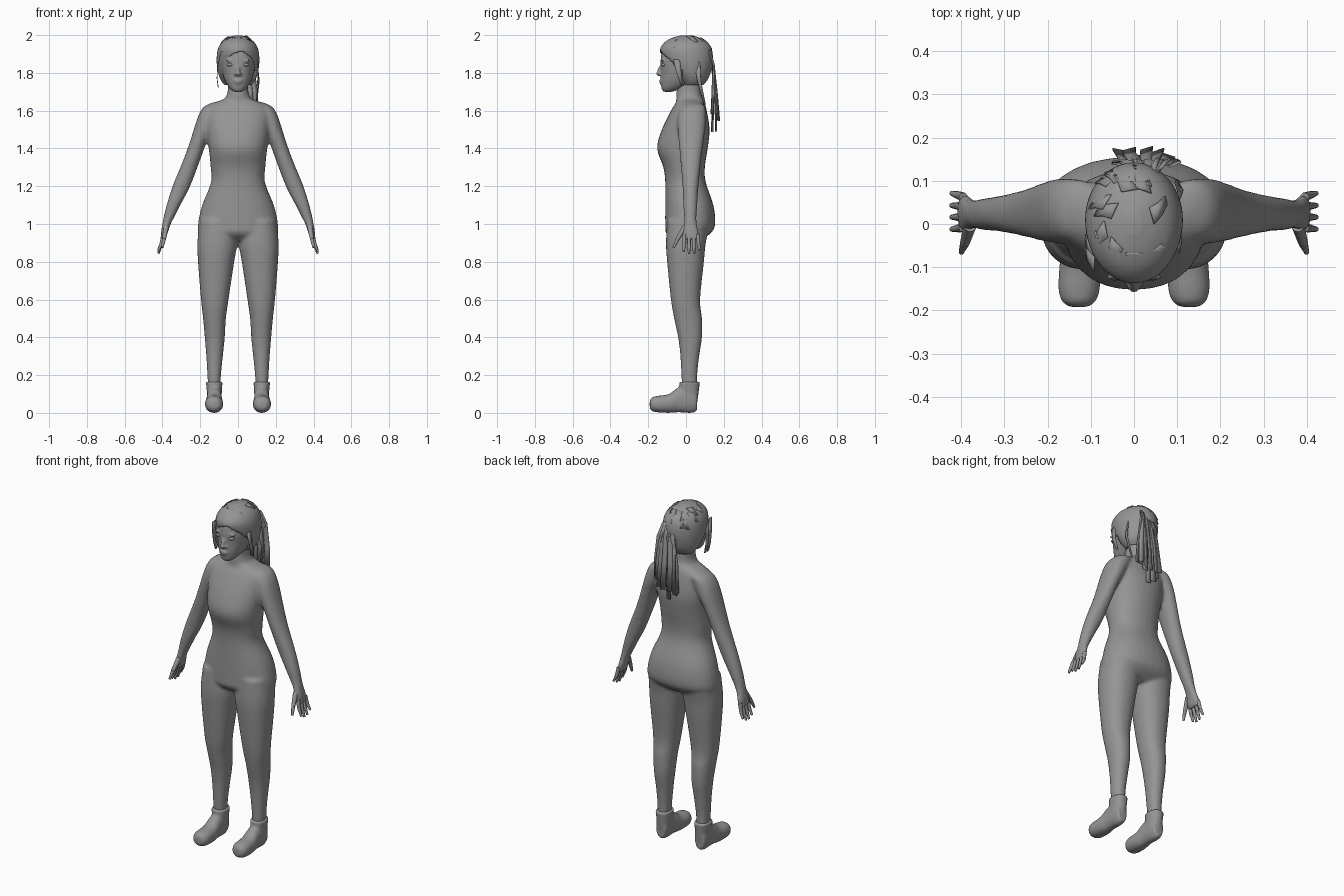
import bpy, bmesh, math, random
from mathutils import Vector, Matrix

if "Cube" in bpy.data.objects:
    bpy.data.objects.remove(bpy.data.objects["Cube"])

random.seed(4)
grey = bpy.data.materials.new("plain grey")
grey.diffuse_color = (0.3, 0.3, 0.3, 1)
grey.use_nodes = True
grey.node_tree.nodes["Principled BSDF"].inputs["Base Color"].default_value = grey.diffuse_color


def catmull(a, b, c, d, t):
    return [0.5 * (2 * q + (r - p) * t + (2 * p - 5 * q + 4 * r - s) * t * t
                   + (3 * q - p - 3 * r + s) * t ** 3) for p, q, r, s in zip(a, b, c, d)]


def loft(bm, secs, axis="z", sx=1, n=28, steps=4, power=2.2):
    """Closed tube; each section is (position, x0, x1, other0, other1)."""
    rows = []
    for i in range(len(secs) - 1):
        q = [secs[max(i - 1, 0)], secs[i], secs[i + 1], secs[min(i + 2, len(secs) - 1)]]
        rows += [catmull(*q, k / steps) for k in range(steps)]
    rows.append(secs[-1])
    rings = []
    for p, x0, x1, w0, w1 in rows:
        ring = []
        for k in range(n):
            c, s = math.cos(math.tau * k / n), math.sin(math.tau * k / n)
            x = (x0 + x1) / 2 + (x1 - x0) / 2 * math.copysign(abs(c) ** (2 / power), c)
            w = (w0 + w1) / 2 + (w1 - w0) / 2 * math.copysign(abs(s) ** (2 / power), s)
            ring.append(bm.verts.new((sx * x, w, p) if axis == "z" else (sx * x, p, w)))
        rings.append(ring)
    faces = [bm.faces.new(rings[0]), bm.faces.new(rings[-1])]
    for a, b in zip(rings, rings[1:]):
        faces += [bm.faces.new((a[k], a[(k + 1) % n], b[(k + 1) % n], b[k])) for k in range(n)]
    bmesh.ops.recalc_face_normals(bm, faces=faces)


def ball(bm, loc, size, tilt=0):
    m = Matrix.Translation(loc) @ Matrix.Rotation(tilt, 4, "X") @ Matrix.Diagonal((*size, 1))
    bmesh.ops.create_uvsphere(bm, u_segments=16, v_segments=10, radius=1, matrix=m)


def rod(bm, a, b, r0, r1):
    a, b = Vector(a), Vector(b)
    m = Matrix.Translation((a + b) / 2) @ (b - a).to_track_quat("Z", "Y").to_matrix().to_4x4()
    bmesh.ops.create_cone(bm, cap_ends=True, segments=8, radius1=r0, radius2=r1,
                          depth=(b - a).length, matrix=m)


def finish(bm, name, voxel=0, smooth=0, angle=60):
    me = bpy.data.meshes.new(name)
    bm.to_mesh(me)
    bm.free()
    ob = bpy.data.objects.new(name, me)
    bpy.context.collection.objects.link(ob)
    me.materials.append(grey)
    bpy.ops.object.select_all(action="DESELECT")
    ob.select_set(True)
    bpy.context.view_layer.objects.active = ob
    bpy.ops.object.shade_smooth_by_angle(angle=math.radians(angle))
    if voxel:
        rm = ob.modifiers.new("fuse", "REMESH")
        rm.mode, rm.voxel_size, rm.use_smooth_shade = "VOXEL", voxel, True
        sm = ob.modifiers.new("soften", "SMOOTH")
        sm.factor, sm.iterations = 0.5, smooth
    return ob


def centred(rows):
    return [(z, -h, h, a, b) for z, h, a, b in rows]


# Body: torso, neck, legs and arms fused into one skin
bm = bmesh.new()
loft(bm, centred([(.91, .13, -.06, .07), (.95, .205, -.105, .13), (1, .212, -.11, .155),
                  (1.1, .19, -.11, .145), (1.22, .143, -.11, .105), (1.3, .145, -.12, .1),
                  (1.4, .155, -.153, .115), (1.5, .168, -.128, .125), (1.6, .17, -.08, .11),
                  (1.64, .13, -.055, .1), (1.665, .06, -.05, .09)]))
loft(bm, centred([(1.58, .08, -.05, .09), (1.66, .068, -.052, .085), (1.7, .055, -.05, .078),
                  (1.78, .052, -.045, .075)]))
for s in (1, -1):
    loft(bm, [(.1, .095, .158, -.02, .06), (.2, .09, .162, -.025, .06), (.3, .08, .168, -.03, .07),
              (.4, .07, .176, -.042, .085), (.5, .064, .185, -.063, .085), (.6, .05, .196, -.08, .075),
              (.8, .02, .212, -.1, .095), (.9, .004, .215, -.106, .105), (1.02, .01, .205, -.1, .13)], sx=s)
    loft(bm, [(.915, .383, .41, -.015, .07), (.96, .37, .407, -.02, .068), (1, .356, .4, -.012, .058),
              (1.04, .335, .393, -.01, .055), (1.1, .305, .378, -.015, .06), (1.2, .253, .347, -.018, .066),
              (1.34, .2, .289, -.03, .08), (1.45, .16, .25, -.04, .095), (1.53, .12, .225, -.045, .105),
              (1.59, .09, .203, -.04, .105), (1.625, .075, .175, -.025, .1), (1.645, .07, .13, .01, .07)], sx=s)
finish(bm, "body", .009, 7)

# Hands: fingers and thumb
for s, side in ((1, "left"), (-1, "right")):
    bm = bmesh.new()
    for y, tip, splay in ((-.008, .855, -.004), (.016, .842, 0), (.04, .845, .003), (.062, .862, .009)):
        mid = (s * .406, y + splay / 2, .895)
        rod(bm, (s * .395, y, .945), mid, .011, .0095)
        rod(bm, mid, (s * .422, y + splay, tip), .0095, .006)
    rod(bm, (s * .38, -.005, .985), (s * .392, -.045, .92), .015, .011)
    rod(bm, (s * .392, -.045, .92), (s * .4, -.066, .875), .011, .006)
    finish(bm, side + "_fingers")

    # Shoes with a raised ankle cuff
    bm = bmesh.new()
    loft(bm, [(-.192, .108, .148, .025, .065), (-.18, .09, .166, .01, .082), (-.15, .079, .175, .003, .09),
              (-.09, .08, .172, 0, .1), (-.04, .085, .166, .003, .135), (.03, .088, .164, 0, .155),
              (.058, .098, .155, .012, .12)], axis="y", sx=s)
    loft(bm, [(.04, .092, .158, -.02, .058), (.1, .086, .164, -.034, .066), (.165, .082, .17, -.036, .074)], sx=s)
    finish(bm, side + "_shoe", .007, 3)

# Head with nose, lips, brows and ears
bm = bmesh.new()
loft(bm, centred([(1.7, .022, -.12, -.07), (1.718, .044, -.13, -.02), (1.755, .068, -.134, .06),
                  (1.8, .083, -.133, .095), (1.86, .092, -.135, .11), (1.92, .09, -.124, .11),
                  (1.96, .072, -.09, .09), (1.985, .035, -.05, .05)]))
ball(bm, (0, -.138, 1.812), (.011, .014, .032), -.35)
ball(bm, (0, -.145, 1.797), (.014, .014, .011))
ball(bm, (0, -.134, 1.759), (.024, .009, .006))
ball(bm, (0, -.132, 1.748), (.02, .009, .007))
for s in (1, -1):
    ball(bm, (s * .013, -.137, 1.793), (.009, .01, .008))
    ball(bm, (s * .04, -.124, 1.866), (.027, .008, .006))
    ball(bm, (s * .09, .01, 1.815), (.012, .022, .034))
finish(bm, "head", .006, 3)

bm = bmesh.new()
for s in (1, -1):
    ball(bm, (s * .041, -.118, 1.843), (.017, .014, .009))
finish(bm, "eyes")

# Hair cap, opened around the face
bm = bmesh.new()
loft(bm, centred([(1.735, .07, -.02, .09), (1.76, .09, -.04, .112), (1.8, .105, -.08, .13),
                  (1.86, .113, -.12, .142), (1.92, .108, -.137, .138), (1.96, .088, -.115, .115),
                  (1.985, .055, -.075, .075), (1.999, .018, -.025, .03)]), n=64, steps=8, power=2)
hole = [f for f in bm.faces if (c := f.calc_center_median()).y < -.02
        and ((c.x - .012) / .088) ** 2 + ((c.z - 1.79) / .122) ** 2 < 1]
low = [f for f in bm.faces if len(f.verts) > 4 and f.calc_center_median().z < 1.8]
bmesh.ops.delete(bm, geom=list(set(hole + low)), context="FACES")
cap = finish(bm, "hair_cap", angle=40)
so = cap.modifiers.new("thickness", "SOLIDIFY")
so.thickness = .012


def ribbon(bm, pts, w0, w1, across=(1, 0, 0)):
    """Flat lock of hair following points, tapering from w0 to w1."""
    prev, side = None, Vector(across).normalized()
    for i, p in enumerate(pts):
        w = side * (w0 + (w1 - w0) * i / (len(pts) - 1)) / 2
        row = [bm.verts.new(Vector(p) - w), bm.verts.new(Vector(p) + w)]
        if prev:
            bm.faces.new((prev[0], prev[1], row[1], row[0]))
        prev = row


# Ponytail of hanging strands
bm = bmesh.new()
for i in range(11):
    t = i / 10
    x, end = -.035 + .125 * t, 1.47 + .13 * abs(t - .35) + random.uniform(0, .06)
    y = .135 + random.uniform(0, .05)
    ribbon(bm, [(.03 + (x - .03) * .35, .125, 1.92), (.03 + (x - .03) * .7, .148, 1.84),
                (x, (y + .15) / 2, 1.7), (x * 1.05, y, end)], .025, .03, (1, random.uniform(-.5, .5), 0))
ribbon(bm, [(-.01, .13, 1.88), (-.02, .152, 1.75), (-.03, .172, 1.55)], .03, .04, (1, -.2, 0))
tail = finish(bm, "ponytail", angle=40)
tail.modifiers.new("thickness", "SOLIDIFY").thickness = .004

# Loose locks beside the face and flat wisps on the crown
bm = bmesh.new()
for y in (-.07, -.045):
    ribbon(bm, [(-.095, y - .02, 1.9), (-.11, y, 1.83), (-.113, y + .01, 1.77), (-.106, y + .015, 1.72)],
           .035, .016, (0, 1, 0))
ribbon(bm, [(.102, -.05, 1.87), (.106, -.035, 1.79), (.098, -.02, 1.73)], .035, .012, (0, 1, 0))
ribbon(bm, [(.095, .06, 1.86), (.108, .07, 1.76), (.095, .1, 1.63)], .03, .01, (.3, 1, 0))
for i in range(16):
    a, h = random.uniform(0, math.tau), random.uniform(.35, .9)
    pts = []
    for k in range(3):
        e, b = h + k * .22, a + k * .12
        pts.append((.114 * math.sin(e) * math.cos(b), .005 + .14 * math.sin(e) * math.sin(b), 1.87 + .133 * math.cos(e)))
    ribbon(bm, pts, .04, .02, (-math.sin(a), math.cos(a), 0))
locks = finish(bm, "loose_locks", angle=40)
locks.modifiers.new("thickness", "SOLIDIFY").thickness = .004
